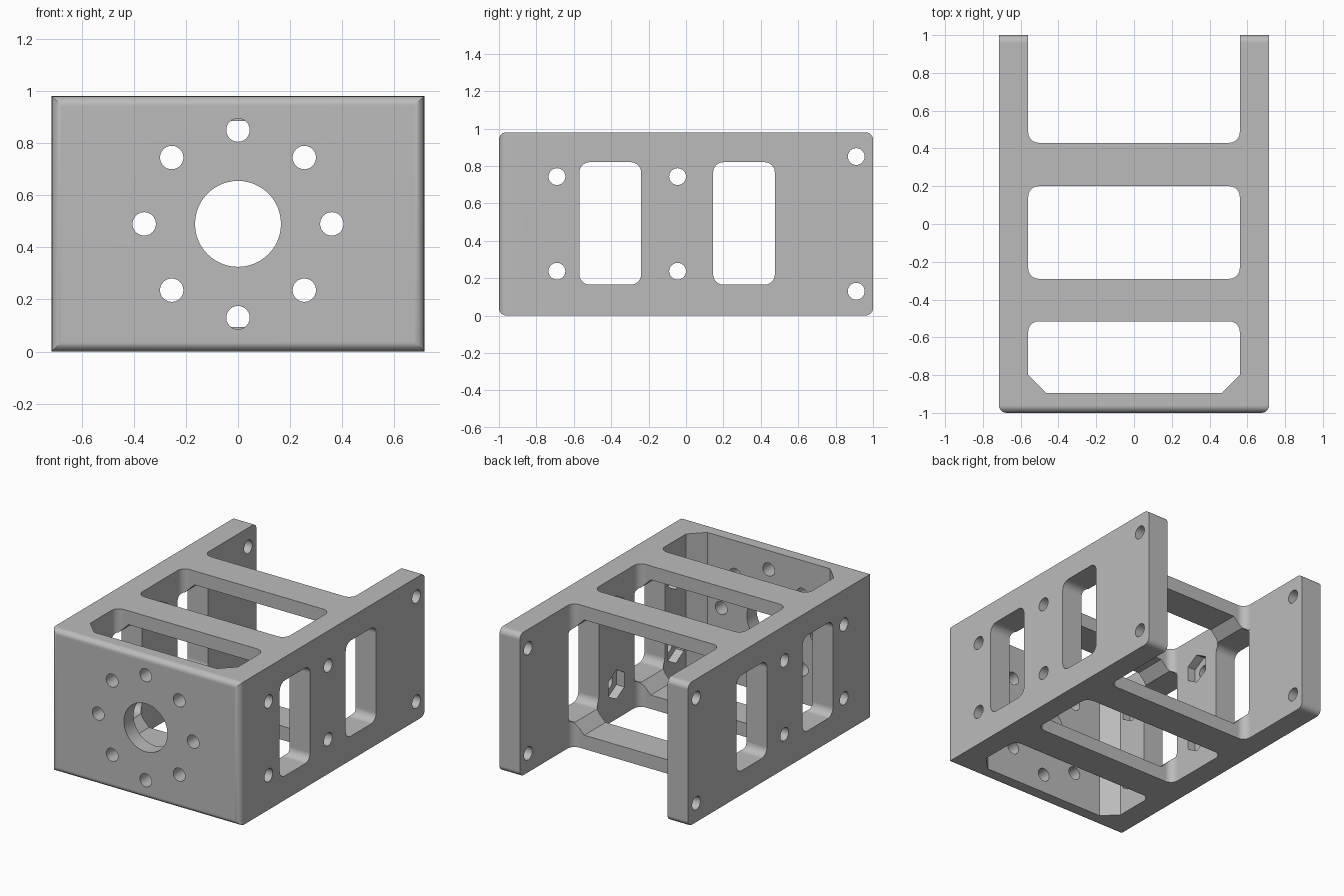
import bpy, bmesh, math
from mathutils import Vector

cube = bpy.data.objects.get("Cube")
if cube:
    bpy.data.objects.remove(cube, do_unlink=True)

W, H = 0.715, 0.98        # half width, height
INNER = 0.56              # inner half width
FLOOR, CEIL = 0.095, 0.885
MID = H / 2

grey = bpy.data.materials.new("plain grey")
grey.use_nodes = True
colour = (0.5, 0.5, 0.5, 1)
grey.diffuse_color = colour
grey.node_tree.nodes["Principled BSDF"].inputs["Base Color"].default_value = colour


def box_outline(u0, u1, v0, v1, radii, steps=(6, 6, 6, 6)):
    """Rectangle whose corners are rounded (6 steps), chamfered (1 step) or square (radius 0)."""
    pts = [Vector(p) for p in ((u0, v0), (u1, v0), (u1, v1), (u0, v1))]
    out = []
    for i, p in enumerate(pts):
        r, n = radii[i], steps[i]
        if r == 0:
            out.append(p)
            continue
        a = (pts[i - 1] - p).normalized()
        b = (pts[(i + 1) % 4] - p).normalized()
        c = p + (a + b) * r
        for k in range(n + 1):
            t = k / n * math.pi / 2
            out.append(c - (b * math.cos(t) + a * math.sin(t)) * r)
    return out


def round_outline(u, v, r, n=32, turn=0.0):
    return [Vector((u + r * math.cos(turn + math.tau * k / n),
                    v + r * math.sin(turn + math.tau * k / n))) for k in range(n)]


def prism(name, outline, axis, lo, hi):
    """Extrude an outline along one axis."""
    place = {"x": lambda p, w: (w, p.x, p.y),
             "y": lambda p, w: (p.x, w, p.y),
             "z": lambda p, w: (p.x, p.y, w)}[axis]
    bm = bmesh.new()
    low = [bm.verts.new(place(p, lo)) for p in outline]
    high = [bm.verts.new(place(p, hi)) for p in outline]
    bm.faces.new(low)
    bm.faces.new(high)
    for i in range(len(low)):
        j = (i + 1) % len(low)
        bm.faces.new((low[i], low[j], high[j], high[i]))
    bmesh.ops.recalc_face_normals(bm, faces=bm.faces)
    mesh = bpy.data.meshes.new(name)
    bm.to_mesh(mesh)
    bm.free()
    mesh.materials.append(grey)
    obj = bpy.data.objects.new(name, mesh)
    bpy.context.collection.objects.link(obj)
    return obj


def combine(target, tool, operation="DIFFERENCE"):
    mod = target.modifiers.new("cut", "BOOLEAN")
    mod.operation, mod.solver, mod.object = operation, "EXACT", tool
    bpy.context.view_layer.objects.active = target
    bpy.ops.object.modifier_apply(modifier=mod.name)
    bpy.data.objects.remove(tool, do_unlink=True)


# Outer block: rounded side outline crossed with rounded front corners
R = 0.04
bracket = prism("bracket_frame", box_outline(-1, 1, 0, H, [R] * 4), "x", -W, W)
combine(bracket, prism("plan", box_outline(-W, W, -1, 1, (R, R, 0, 0)), "z", -1, 2), "INTERSECT")

# Long chamfered cavity under the cross bars
combine(bracket, prism("cavity", box_outline(-INNER, INNER, FLOOR, CEIL, [0.09] * 4, [1] * 4),
                       "y", -0.7, 0.7))

# Openings through top and bottom: front bay, middle bay, open rear slot
C, F = 0.095, 0.055
for y0, y1, radii, steps in ((-0.895, -0.515, (C, C, F, F), (1, 1, 6, 6)),
                             (-0.29, 0.2, [F] * 4, [6] * 4),
                             (0.43, 1.2, (F, F, 0, 0), [6] * 4)):
    combine(bracket, prism("bay", box_outline(-INNER, INNER, y0, y1, radii, steps), "z", -1, 2))

# Side windows
for y0, y1 in ((-0.57, -0.24), (0.145, 0.475)):
    combine(bracket, prism("window", box_outline(y0, y1, 0.165, 0.82, [F] * 4), "x", -1, 1))

# Side screw holes, with hexagonal nut pockets on the inner faces
for y, dz, pocket in ((-0.69, 0.253, True), (-0.045, 0.253, True), (0.91, 0.36, False)):
    for z in (MID - dz, MID + dz):
        combine(bracket, prism("screw_hole", round_outline(y, z, 0.045, 24), "x", -1, 1))
        if pocket:
            combine(bracket, prism("nut_pocket", round_outline(y, z, 0.1, 6, math.pi / 6),
                                   "x", -INNER - 0.06, INNER + 0.06))

# Front plate: central bore and ring of holes
combine(bracket, prism("bore", round_outline(0, MID, 0.165, 48), "y", -1.2, -0.8))
for k in range(8):
    a = math.tau * k / 8
    combine(bracket, prism("ring_hole", round_outline(0.36 * math.cos(a), MID + 0.36 * math.sin(a),
                                                      0.045, 24), "y", -1.2, -0.8))

# Smooth rounded edges, crisp corners
bpy.ops.object.select_all(action="DESELECT")
bracket.select_set(True)
bpy.context.view_layer.objects.active = bracket
bpy.ops.object.shade_smooth_by_angle(angle=math.radians(30))
weighted = bracket.modifiers.new("weighted normals", "WEIGHTED_NORMAL")
weighted.keep_sharp = True
